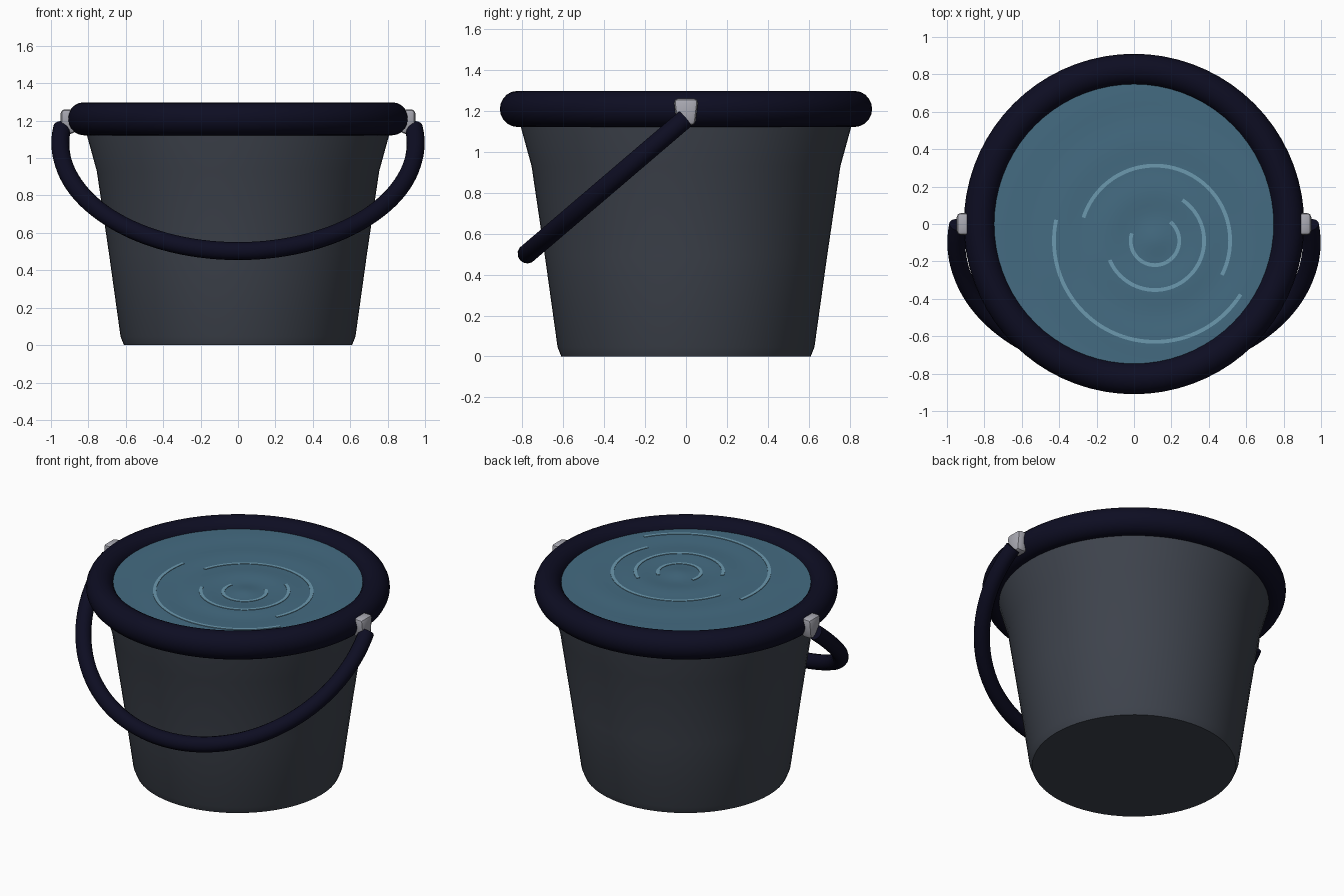
import bpy, bmesh
from math import sin, cos, pi, radians, hypot, exp, sqrt

cube = bpy.data.objects.get("Cube")
if cube:
    bpy.data.objects.remove(cube, do_unlink=True)


def material(name, rgb):
    m = bpy.data.materials.new(name)
    m.use_nodes = True
    m.diffuse_color = (*rgb, 1)
    bsdf = next(n for n in m.node_tree.nodes if n.type == "BSDF_PRINCIPLED")
    bsdf.inputs["Base Color"].default_value = (*rgb, 1)
    bsdf.inputs["Roughness"].default_value = 0.6
    return m


GREY = material("dark grey plastic", (0.048, 0.056, 0.073))
NAVY = material("navy rubber", (0.004, 0.004, 0.016))
METAL = material("pale metal", (0.40, 0.40, 0.45))
WATER = material("water blue", (0.058, 0.148, 0.222))
FOAM = material("ripple light blue", (0.15, 0.32, 0.43))


def add_object(name, bm, mat, angle=40):
    bmesh.ops.recalc_face_normals(bm, faces=bm.faces)
    mesh = bpy.data.meshes.new(name)
    bm.to_mesh(mesh)
    bm.free()
    mesh.materials.append(mat)
    ob = bpy.data.objects.new(name, mesh)
    bpy.context.collection.objects.link(ob)
    bpy.ops.object.select_all(action="DESELECT")
    ob.select_set(True)
    bpy.context.view_layer.objects.active = ob
    bpy.ops.object.shade_smooth_by_angle(angle=radians(angle))
    return ob


def skin(rings, closed_rings, closed_ends=False, caps=False):
    """Join equal-length rows of points into a quad surface."""
    bm = bmesh.new()
    rows = [[bm.verts.new(p) for p in ring] for ring in rings]
    pairs = list(zip(rows, rows[1:]))
    if closed_ends:
        pairs.append((rows[-1], rows[0]))
    for a, b in pairs:
        n = len(a)
        for i in range(n if closed_rings else n - 1):
            j = (i + 1) % n
            bm.faces.new((a[i], a[j], b[j], b[i]))
    if caps:
        bm.faces.new(rows[0])
        bm.faces.new(rows[-1])
    return bm


def circle(r, z, n=64):
    return [(r * cos(2 * pi * i / n), r * sin(2 * pi * i / n), z) for i in range(n)]


# Bucket body: tapered wall with a flat base
profile = [(0.61, 0), (0.628, 0.045), (0.69, 0.49), (0.755, 0.93), (0.81, 1.13), (0.815, 1.2)]
add_object("bucket_body", skin([circle(r, z) for r, z in profile], True, caps=True), GREY)

# Thick rounded rim
STEPS = 20
section = [2 * pi * k / STEPS for k in range(STEPS)]
rim = [circle(0.825 + 0.085 * cos(a), 1.21 + 0.088 * sin(a), 72) for a in section]
add_object("rim", skin(rim, True, closed_ends=True), NAVY, 60)

# Water surface with shallow waves spreading from an off-centre point
CX, CY = 0.112, -0.09


def water_z(x, y):
    d = hypot(x - CX, y - CY)
    return 1.244 + 0.005 * cos(2 * pi * d / 0.27) * exp(-2 * d)


surface = []
for k in range(1, 31):
    r = 0.78 * k / 30
    surface.append([(x, y, water_z(x, y)) for x, y, _ in circle(r, 0, 72)])
bm = skin(surface, True)
bm.verts.ensure_lookup_table()
bm.faces.new(bm.verts[:72])
add_object("water", bm, WATER, 60)

# Thin ripple arcs floating on the water: radius, start and end angle
for n, (r, start, end) in enumerate([(0.13, 162, 411), (0.263, 203, 416),
                                     (0.402, -27, 162), (0.54, 168, 328)]):
    rings = []
    for i in range(49):
        a = radians(start + (end - start) * i / 48)
        ring = []
        for dr, dz in ((-0.01, -0.002), (-0.01, 0.003), (0.01, 0.003), (0.01, -0.002)):
            x, y = CX + (r + dr) * cos(a), CY + (r + dr) * sin(a)
            ring.append((x, y, water_z(x, y) + dz))
        rings.append(ring)
    add_object(f"ripple_{n + 1}", skin(rings, True, caps=True), FOAM)

# Carrying handle: elliptical tube hanging forward in a tilted plane
TILT = radians(49.5)
PIVOT_Z, DROP, SPREAD, LENGTH, TUBE = 1.165, 0.13, 0.95, 0.89, 0.048
rings = []
for i in range(65):
    t = radians(-8 + 196 * i / 64)
    x, s = SPREAD * cos(t), DROP + LENGTH * sin(t)
    nx, ns = LENGTH * cos(t), SPREAD * sin(t)
    size = sqrt(nx * nx + ns * ns)
    ring = []
    for k in range(14):
        a = 2 * pi * k / 14
        u, v = TUBE * cos(a), TUBE * sin(a)
        px, ps = x + u * nx / size, s + u * ns / size
        ring.append((px, -ps * sin(TILT) + v * cos(TILT),
                     PIVOT_Z - ps * cos(TILT) - v * sin(TILT)))
    rings.append(ring)
add_object("handle", skin(rings, True, caps=True), NAVY, 60)

# Handle clips on both sides of the rim
for side, sx in (("left", 1), ("right", -1)):
    bm = bmesh.new()
    bmesh.ops.create_cube(bm, size=1)
    for v in bm.verts:
        low = v.co.z < 0
        v.co.x = sx * (0.91 + 0.076 * v.co.x * sx)
        v.co.y *= 0.09 if low else 0.122
        v.co.z = 1.195 + 0.132 * v.co.z
    bmesh.ops.bevel(bm, geom=bm.edges[:], offset=0.022, segments=2, profile=0.5, affect="EDGES")
    add_object(f"{side}_handle_clip", bm, METAL)
